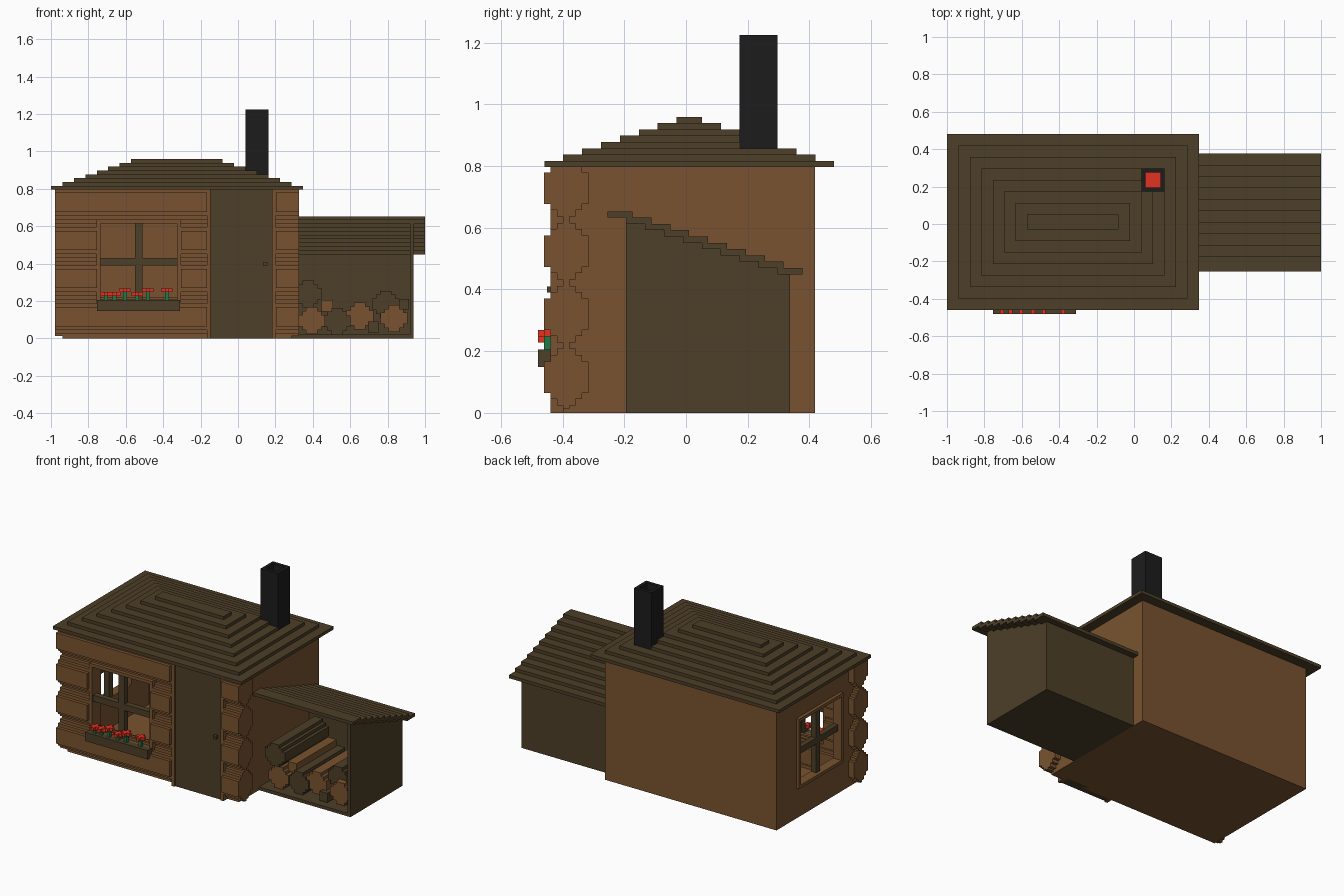
import bpy, bmesh

cube = bpy.data.objects.get("Cube")
if cube:
    bpy.data.objects.remove(cube, do_unlink=True)

U = 2 / 98  # block size


def material(name, rgb):
    m = bpy.data.materials.new(name)
    m.use_nodes = True
    m.diffuse_color = (*rgb, 1)
    m.node_tree.nodes["Principled BSDF"].inputs["Base Color"].default_value = (*rgb, 1)
    return m


BROWN = material("warm_brown_wood", (0.19, 0.086, 0.029))
DARK = material("dark_brown_wood", (0.074, 0.050, 0.021))
BLACK = material("soot_black", (0.0115, 0.0115, 0.0115))
RED = material("bright_red", (0.75, 0.032, 0.014))
GREEN = material("leaf_green", (0.018, 0.18, 0.06))


def finish(name, bm, mat):
    bmesh.ops.recalc_face_normals(bm, faces=bm.faces[:])
    me = bpy.data.meshes.new(name)
    bm.to_mesh(me)
    bm.free()
    me.materials.append(mat)
    ob = bpy.data.objects.new(name, me)
    bpy.context.scene.collection.objects.link(ob)
    return ob


def boxes(name, mat, *items):
    """One object from boxes given as (x0, x1, y0, y1, z0, z1)."""
    bm = bmesh.new()
    for x0, x1, y0, y1, z0, z1 in items:
        if min(x1 - x0, y1 - y0, z1 - z0) < 1e-4:
            continue
        vs = bmesh.ops.create_cube(bm, size=1)["verts"]
        for v in vs:
            v.co.x = x1 if v.co.x > 0 else x0
            v.co.y = y1 if v.co.y > 0 else y0
            v.co.z = z1 if v.co.z > 0 else z0
    return finish(name, bm, mat)


def pierced(axis, d0, d1, outer, hole):
    """Four boxes around a rectangular hole; the hole runs along the axis."""
    a0, a1, b0, b1 = outer
    c0, c1, e0, e1 = hole
    c1, e1 = min(c1, a1), min(e1, b1)
    rects = [(a0, c0, b0, b1), (c1, a1, b0, b1), (c0, c1, b0, e0), (c0, c1, e1, b1)]
    order = {"x": lambda r: (d0, d1, *r),
             "y": lambda r: (r[0], r[1], d0, d1, r[2], r[3]),
             "z": lambda r: (*r, d0, d1)}[axis]
    return [order(r) for r in rects]


def prism(name, mat, profile, axis, d0, d1):
    """Extrude a profile: (y, z) points along x, or (x, z) points along y."""
    bm = bmesh.new()
    place = (lambda p, d: (d, p[0], p[1])) if axis == "x" else (lambda p, d: (p[0], d, p[1]))
    a = [bm.verts.new(place(p, d0)) for p in profile]
    b = [bm.verts.new(place(p, d1)) for p in profile]
    bm.faces.new(a)
    bm.faces.new(b)
    for i in range(len(a)):
        j = (i + 1) % len(a)
        bm.faces.new((a[i], a[j], b[j], b[i]))
    return finish(name, bm, mat)


WALL_LOG = [(3.5, 2.5), (2.5, 2.5), (2.5, 3.5), (1.5, 3.5), (1.5, 4.5), (.5, 4.5), (.5, 5)]
FIRE_LOG = [(3.5, 1.5), (2.5, 1.5), (2.5, 2.5), (1.5, 2.5), (1.5, 3.5)]


def stepped_round(cx, cz, quarter, top=9.0):
    """Blocky round outline mirrored from one quarter, cut flat at the top."""
    pts = []
    for sx, sz in ((1, 1), (-1, 1), (-1, -1), (1, -1)):
        q = [(cx + sx * a * U, min(cz + sz * b * U, top)) for a, b in quarter]
        for p in (q if sx * sz > 0 else q[::-1]):
            if p not in pts:
                pts.append(p)
    return pts


# House shell, set in from the log ends
X0, X1 = -1 + 3 * U, -1 + 63 * U
LOG0, LOG1 = X0 - 2 * U, X1 + 2 * U
Y0, Y1, ZT = -0.439, 0.418, 39 * U
WALL_F, WALL_B = -0.398, -0.35
WIN = (-0.735, -0.325, 0.205, 0.615)
SIDE = (-0.215, 0.195, 0.215, 0.625)
boxes("floor", BROWN, (X0, X1, WALL_F, Y1, 0, U))
boxes("front_wall", BROWN, *pierced("y", WALL_F, WALL_B, (X0, -0.165, U, ZT), WIN),
      (0.195, X1, WALL_F, WALL_B, U, ZT))
boxes("back_wall", BROWN, (X0, X1, Y1 - 2 * U, Y1, U, ZT))
boxes("right_wall", BROWN, *pierced("x", X0, X0 + 2 * U, (WALL_B, Y1 - 2 * U, U, ZT), SIDE))
boxes("left_wall", BROWN, (X1 - 2 * U, X1, WALL_B, Y1 - 2 * U, U, ZT))

# Front logs, interrupted by window and door
for i in range(4):
    prof = stepped_round(-0.388, 0.116 + i * 10 * U, WALL_LOG, ZT)
    spans = [(0.203, LOG1)]
    if i in (0, 3):
        spans.append((LOG0, -0.167))
    else:
        spans += [(LOG0, -0.755), (-0.305, -0.167)]
    for j, (a, b) in enumerate(spans):
        prism(f"wall_log_{i}_{j}", BROWN, prof, "x", a, b)

# Door, frame and knob
boxes("door", DARK, (-0.147, 0.183, -0.43, -0.37, 0, ZT))
boxes("door_frame", BROWN, (-0.167, -0.147, Y0, -0.36, 0, ZT), (0.183, 0.203, Y0, -0.36, 0, ZT))
boxes("door_knob", DARK, (0.135, 0.157, -0.45, -0.43, 0.39, 0.41))

# Windows: frames and crossed bars
boxes("front_window_frame", BROWN,
      *pierced("y", Y0, WALL_B, (WIN[0] - U, WIN[1] + U, WIN[2] - U, WIN[3] + U), WIN))
boxes("front_window_bars", DARK, (-0.551, -0.511, -0.43, -0.39, WIN[2], WIN[3]),
      (WIN[0], WIN[1], -0.429, -0.391, 0.39, 0.43))
boxes("side_window_frame", BROWN,
      *pierced("x", X0 - U, X0 + 2 * U,
               (SIDE[0] - U, SIDE[1] + U, SIDE[2] - U, SIDE[3] + U), SIDE))
boxes("side_window_bars", DARK, (X0 + .002, X0 + .038, -0.03, 0.01, SIDE[2], SIDE[3]),
      (X0 + .003, X0 + .037, SIDE[0], SIDE[1], 0.4, 0.44))

# Flower box with flowers
FY = -0.48
boxes("flower_box", DARK, (-0.755, -0.31, FY, Y0, 0.148, 0.205))
for i, (x, z) in enumerate([(-0.705, .228), (-0.66, .228), (-0.605, .248),
                            (-0.54, .228), (-0.483, .248), (-0.38, .248)]):
    boxes(f"flower_stem_{i}", GREEN, (x - U / 2, x + U / 2, FY + U, Y0, 0.2, z))
    boxes(f"flower_head_{i}", RED, (x - 1.5 * U, x + 1.5 * U, FY + U, Y0, z, z + U),
          (x - U / 2, x + U / 2, FY, Y0 + U, z, z + U))

# Stepped hip roof, pierced for the flue
FLUE = (0.061, 0.143, 0.194, 0.276)
layers = []
for i in range(8):
    s = 3 * U * i
    rect = (-1 + s, -1 + 66 * U - s, -0.459 + s, 0.48 - s)
    z0, z1 = ZT + i * U, ZT + (i + 1) * U
    if rect[3] > FLUE[2] and rect[1] > FLUE[0]:
        layers += pierced("z", z0, z1, rect, FLUE)
    else:
        layers.append((*rect, z0, z1))
boxes("roof", DARK, *layers)

# Stove, fire and chimney
boxes("stove", BLACK, (0.02, 0.184, 0.153, 0.317, U, 0.24))
boxes("fire", RED, (FLUE[0], FLUE[1], FLUE[2], FLUE[3], 0.24, 0.25))
boxes("chimney", BLACK, *pierced("z", 0.24, 60 * U,
      (FLUE[0] - U, FLUE[1] + U, FLUE[2] - U, FLUE[3] + U), FLUE))

# Woodshed
SX1, SY0, SY1 = -1 + 95 * U, -0.194, 0.337
boxes("shed_floor", DARK, (X1, SX1 - U, SY0, SY1 - U, 0, U))
boxes("shed_back_wall", DARK, (X1, SX1 - U, SY1 - U, SY1, 0, 0.455))
prism("shed_side_wall", DARK, [(SY0, 0), (SY1, 0), (SY1, 0.455), (SY0, 0.632)], "x", SX1 - U, SX1)
boxes("shed_roof", DARK, *[(X1, 1, -0.255 + 3 * U * i, -0.255 + (3 * i + 4) * U,
                            (31 - i) * U, (32 - i) * U) for i in range(10)])

# Stacked firewood
for i, (x, z, mat, y0) in enumerate([
        (0.395, 0.095, BROWN, -0.15), (0.53, 0.092, DARK, -0.14),
        (0.652, 0.12, BROWN, -0.13), (0.834, 0.107, BROWN, -0.15),
        (0.375, 0.238, DARK, -0.16), (0.79, 0.183, DARK, -0.11)]):
    prism(f"firewood_{i}", mat, stepped_round(x, z, FIRE_LOG), "y", y0, 0.29)
boxes("firewood_beam", BROWN, (0.447, 0.508, -0.13, 0.28, 0.145, 0.205))
boxes("firewood_offcuts", DARK, (0.695, 0.75, -0.16, 0.02, 0.03, 0.09),
      (0.86, 0.915, -0.12, 0.2, 0.155, 0.21))
